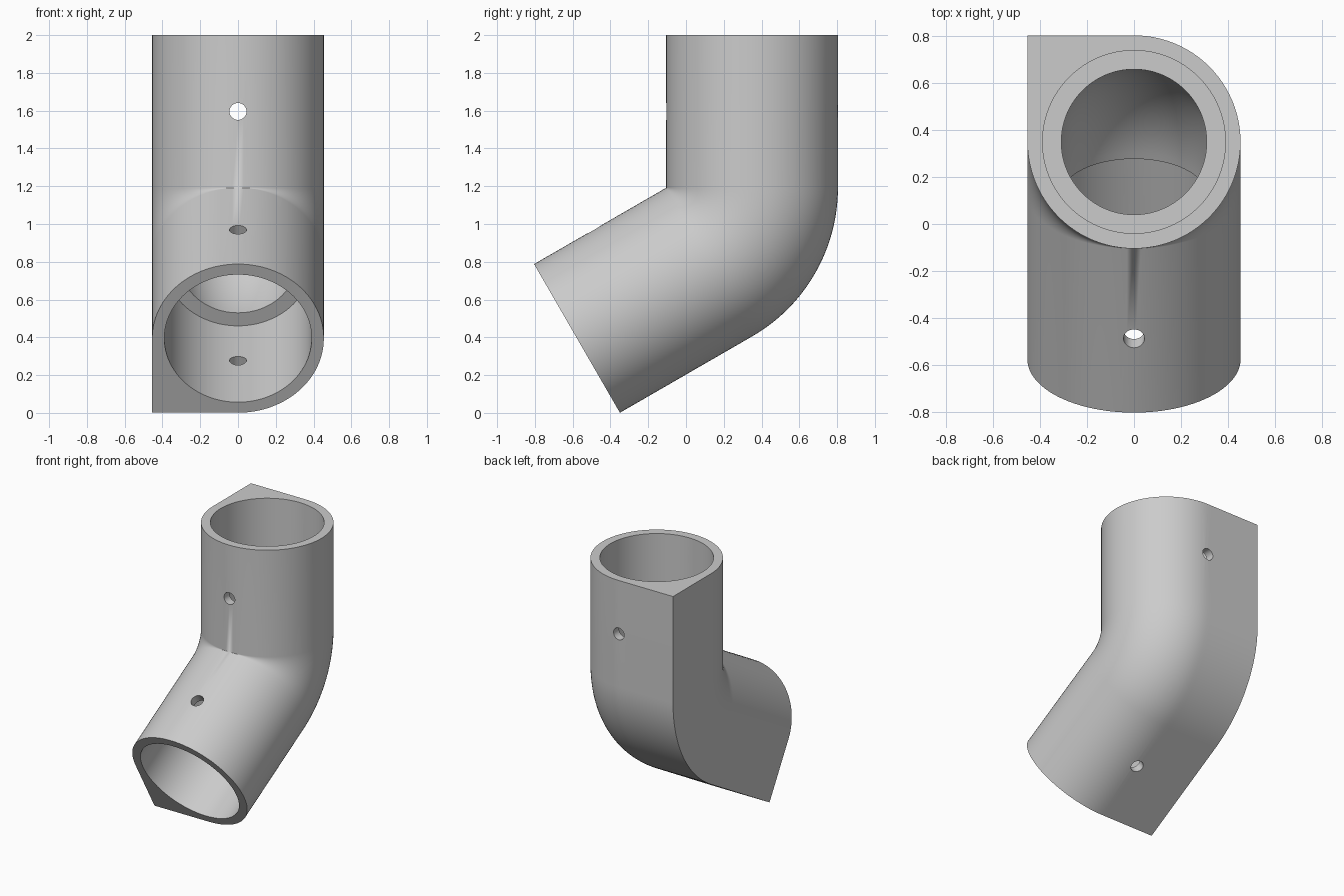
import bpy, bmesh, math
from mathutils import Vector, Matrix

if "Cube" in bpy.data.objects:
    bpy.data.objects.remove(bpy.data.objects["Cube"])

R, SOCKET, BORE = 0.4545, 0.39, 0.31     # outer, socket and bend bore radii
LENGTH, BEND = 0.808, math.radians(60)   # straight arm length, bend angle
PIVOT = Vector((0, -0.1046, 1.192))      # inside corner of the elbow
SIDES, STEPS = 96, 24

grey = bpy.data.materials.new("light grey")
grey.diffuse_color = (0.6, 0.6, 0.6, 1)
grey.use_nodes = True
grey.node_tree.nodes["Principled BSDF"].inputs["Base Color"].default_value = grey.diffuse_color


def place(x, v, angle, along=0.0):
    """Point of a cross-section turned about the pivot and slid along the pipe."""
    out = Vector((0, math.cos(angle), -math.sin(angle)))
    axis = Vector((0, -math.sin(angle), -math.cos(angle)))
    return PIVOT + Vector((x, 0, 0)) + out * (R + v) + axis * along


def section(radius, cornered=False):
    """Round section, optionally with one square corner."""
    pts = []
    for i in range(SIDES):
        a = 2 * math.pi * i / SIDES
        c, s = math.cos(a), math.sin(a)
        k = radius
        if cornered and c < 1e-6 and s > -1e-6:
            k = radius / max(abs(c), abs(s))
        pts.append((c * k, s * k))
    return pts


outer, socket, bore = section(R, True), section(SOCKET), section(BORE)
bend = [BEND * i / STEPS for i in range(STEPS + 1)]

# Stations run down the outside, then back up through the inside
stations = [(outer, 0, -LENGTH)]
stations += [(outer, a, 0) for a in bend]
stations += [(outer, BEND, LENGTH), (socket, BEND, LENGTH), (socket, BEND, 0)]
stations += [(bore, a, 0) for a in reversed(bend)]
stations += [(socket, 0, 0), (socket, 0, -LENGTH)]

# Elbow body
bm = bmesh.new()
rings = [[bm.verts.new(place(x, v, a, d)) for x, v in prof] for prof, a, d in stations]
for r0, r1 in zip(rings, rings[1:] + rings[:1]):
    for i in range(SIDES):
        j = (i + 1) % SIDES
        bm.faces.new((r0[i], r0[j], r1[j], r1[i]))
bmesh.ops.remove_doubles(bm, verts=bm.verts, dist=1e-5)
bmesh.ops.recalc_face_normals(bm, faces=bm.faces)
mesh = bpy.data.meshes.new("pipe_elbow")
bm.to_mesh(mesh)
bm.free()
mesh.materials.append(grey)
elbow = bpy.data.objects.new("pipe_elbow", mesh)
bpy.context.collection.objects.link(elbow)


def drill(name, centre, direction):
    """Screw hole straight through both walls."""
    bpy.ops.mesh.primitive_cylinder_add(vertices=32, radius=0.045, depth=1.6, location=centre)
    cutter = bpy.context.object
    cutter.name = name
    cutter.rotation_euler = direction.to_track_quat('Z', 'Y').to_euler()
    cutter.data.materials.append(grey)
    cutter.hide_render = True
    bpy.context.view_layer.update()
    mod = elbow.modifiers.new(name, 'BOOLEAN')
    mod.operation, mod.solver, mod.object = 'DIFFERENCE', 'EXACT', cutter
    bpy.ops.object.select_all(action='DESELECT')
    bpy.context.view_layer.objects.active = elbow
    elbow.select_set(True)
    bpy.ops.object.modifier_apply(modifier=name)
    bpy.data.objects.remove(cutter)


drill("upper_screw_hole", place(0, 0, 0, -LENGTH / 2), Vector((0, 1, 0)))
tilt = BEND - math.radians(5)
drill("lower_screw_hole", place(0, 0, BEND, LENGTH / 2),
      Vector((0, math.cos(tilt), -math.sin(tilt))))

bpy.ops.object.shade_smooth_by_angle(angle=math.radians(30))
